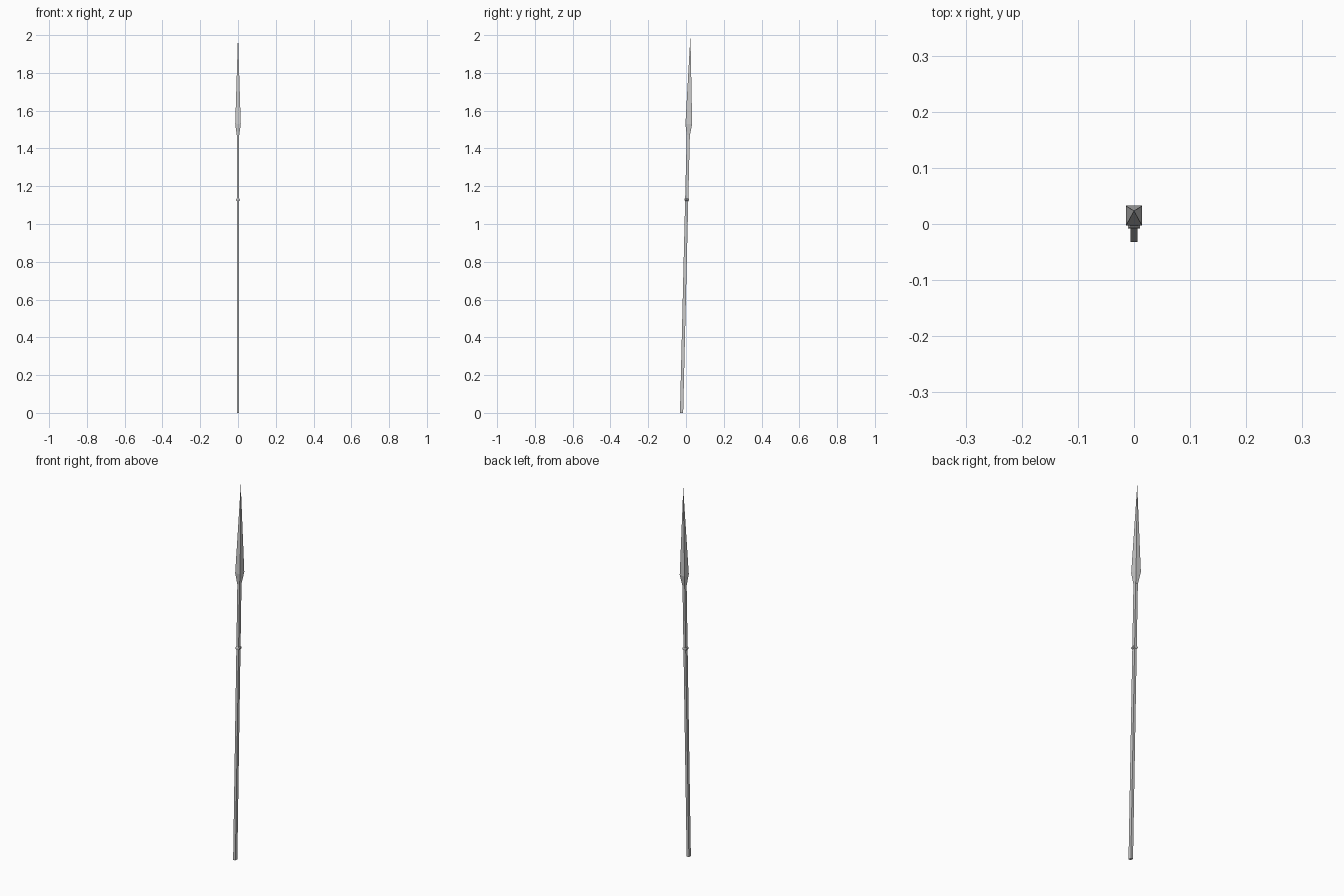
import bpy, bmesh

if "Cube" in bpy.data.objects:
    bpy.data.objects.remove(bpy.data.objects["Cube"])


def loft(name, sections, tip=None):
    """Square-sided loft; each section is (z, y centre, half x, half y)."""
    bm = bmesh.new()
    rings = []
    for z, y, hx, hy in sections:
        rings.append([bm.verts.new((sx * hx, y + sy * hy, z))
                      for sx, sy in ((-1, -1), (1, -1), (1, 1), (-1, 1))])
    bm.faces.new(rings[0][::-1])
    for a, b in zip(rings, rings[1:]):
        for i in range(4):
            j = (i + 1) % 4
            bm.faces.new((a[i], a[j], b[j], b[i]))
    last = rings[-1]
    if tip:
        apex = bm.verts.new((0, tip[1], tip[0]))
        for i in range(4):
            bm.faces.new((last[i], last[(i + 1) % 4], apex))
    else:
        bm.faces.new(last)
    bmesh.ops.recalc_face_normals(bm, faces=bm.faces)
    mesh = bpy.data.meshes.new(name)
    bm.to_mesh(mesh)
    bm.free()
    obj = bpy.data.objects.new(name, mesh)
    bpy.context.collection.objects.link(obj)
    return obj


# Slightly leaning square shaft
def axis(z):
    return -0.0235 + 0.0242 * z


loft("shaft", [(z, axis(z), 0.0066, h) for z, h in ((0, 0.0085), (1.13, 0.0083), (1.48, 0.0083))])

# Thin collar around the shaft
loft("collar", [(z, axis(z), hx, hy) for z, hx, hy in
                ((1.122, 0.0075, 0.0095), (1.126, 0.0105, 0.0115),
                 (1.132, 0.0105, 0.0115), (1.136, 0.0075, 0.0095))])

# Four-sided spearhead
loft("spearhead", [(1.47, axis(1.47), 0.0068, 0.0085),
                   (1.53, 0.0148, 0.0146, 0.0178)], tip=(2.0, 0.0235))
